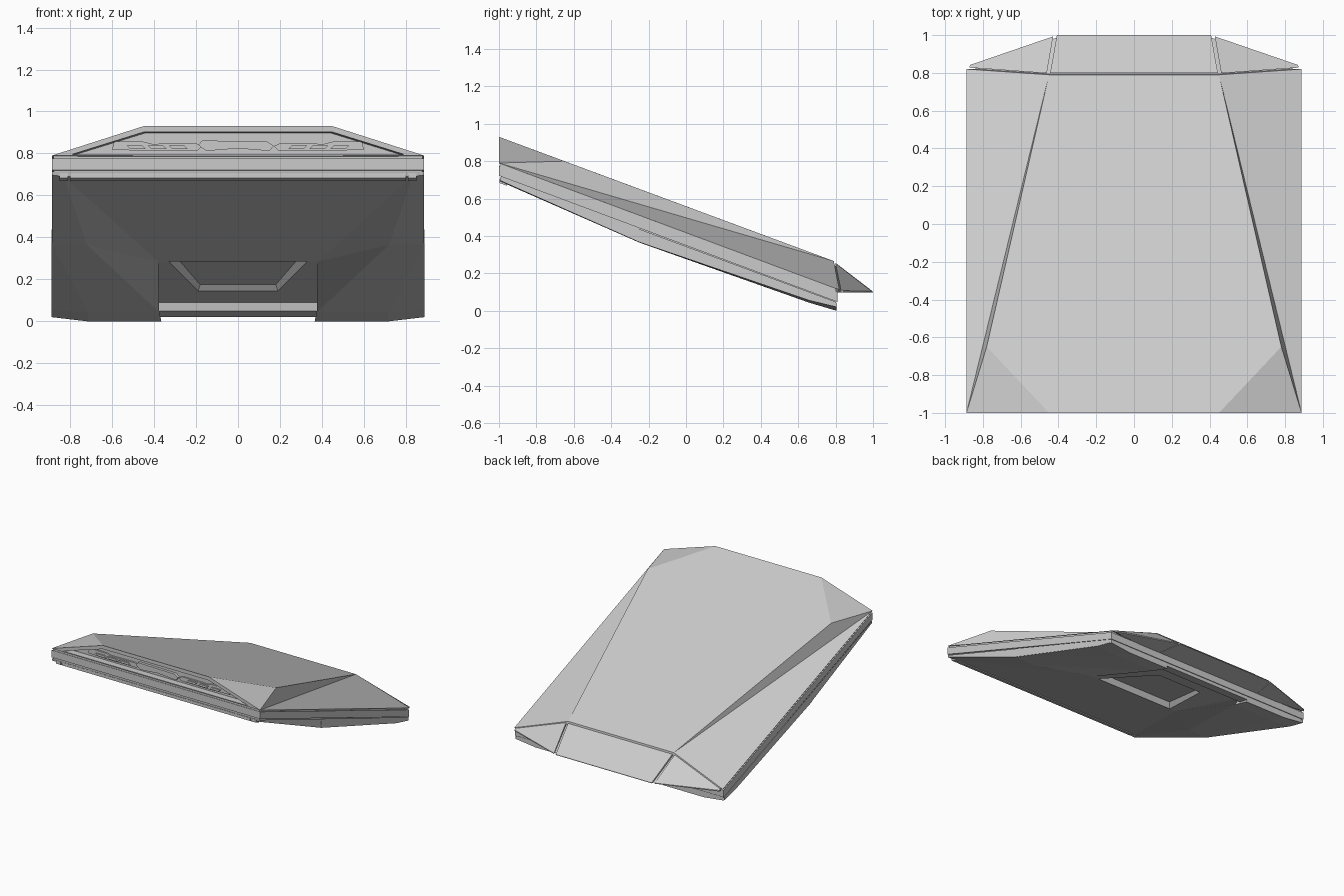
import bpy, bmesh
from mathutils import Vector

if "Cube" in bpy.data.objects:
    bpy.data.objects.remove(bpy.data.objects["Cube"])

SLOPE = -0.373


def build(name, pts, faces, mirror=False):
    """Flat-shaded mesh from named points; optionally mirrored across x = 0."""
    bm = bmesh.new()
    v = {k: bm.verts.new(p) for k, p in pts.items()}
    for f in faces:
        bm.faces.new([v[k] for k in (f.split() if isinstance(f, str) else f)])
    if mirror:
        d = bmesh.ops.duplicate(bm, geom=bm.verts[:] + bm.edges[:] + bm.faces[:])
        for e in d["geom"]:
            if isinstance(e, bmesh.types.BMVert):
                e.co.x = -e.co.x
        bmesh.ops.remove_doubles(bm, verts=bm.verts[:], dist=0.0005)
    bmesh.ops.recalc_face_normals(bm, faces=bm.faces[:])
    me = bpy.data.meshes.new(name)
    bm.to_mesh(me)
    bm.free()
    ob = bpy.data.objects.new(name, me)
    bpy.context.collection.objects.link(ob)
    return ob


def prism(name, poly, offset):
    """Closed solid: polygon of 3D points pushed along an offset (or list of offsets)."""
    n = len(poly)
    offs = offset if isinstance(offset, list) else [offset] * n
    pts = {i: Vector(p) for i, p in enumerate(poly)}
    pts.update({i + n: Vector(p) + Vector(o) for i, (p, o) in enumerate(zip(poly, offs))})
    faces = [list(range(n)), list(range(n, 2 * n))]
    faces += [[i, (i + 1) % n, (i + 1) % n + n, i + n] for i in range(n)]
    return build(name, pts, faces)


def sloped_ring(name, hx, y0, y1, top, bottom, wall):
    """Rectangular frame that follows the body slope; top/bottom are heights at y = -1."""
    pts, faces = {}, []
    for tag, t in (("o", 0), ("i", wall)):
        for lev, h in (("t", top), ("b", bottom)):
            for c, (sx, y) in enumerate(((-1, y0 + t), (1, y0 + t), (1, y1 - t), (-1, y1 - t))):
                pts[f"{tag}{lev}{c}"] = (sx * (hx - t), y, h + SLOPE * (y + 1))
    for a in range(4):
        b = (a + 1) % 4
        for p, q in (("ot", "ob"), ("ob", "ib"), ("ib", "it"), ("it", "ot")):
            faces.append(f"{p}{a} {p}{b} {q}{b} {q}{a}")
    return build(name, pts, faces)


# Upper shell: faceted deck with a recessed front opening
deck = {
    "P0": (0, -1, .93), "P1": (.45, -1, .93), "P2": (.887, -1, .79), "P3": (0, -1, .788),
    "Q": (.78, -.65, .80), "R": (.45, .79, .266), "R0": (0, .79, .266),
    "O": (.887, .82, .112), "W": (0, .815, .112),
    "i0": (0, -1, .902), "i1": (.45, -1, .902), "i2": (.79, -1, .796), "i3": (0, -1, .796),
    "j0": (0, -.95, .898), "j1": (.44, -.95, .898), "j2": (.77, -.95, .796), "j3": (0, -.95, .796),
}
build("upper_shell", deck, [
    "P0 P1 Q R R0", "P1 P2 Q", "Q P2 R", "P2 O R", "R O W R0", "P2 P3 W O",
    "P0 i0 i1 P1", "P1 i1 i2 P2", "P2 i2 i3 P3",
    "i0 j0 j1 i1", "i1 j1 j2 i2", "i2 j2 j3 i3", "j0 j1 j2 j3"], mirror=True)

# Perimeter bands and the thin seams between them
sloped_ring("upper_seam", .879, -.992, .802, .792, .772, .05)
sloped_ring("side_band", .887, -1, .81, .777, .722, .05)
sloped_ring("lower_seam", .877, -.99, .80, .726, .706, .05)

# Lower hull: front wedge, two skids, central channel with recess, rear bar
hull = {
    "F0": (0, -.99, .69), "F1": (.83, -.99, .69), "F2": (.885, -.995, .697),
    "T0": (0, -.995, .713), "T1": (.885, -.995, .713), "U1": (.885, .805, .042), "U0": (0, .805, .042),
    "B0": (0, 0, .285), "B1": (.15, 0, .285), "Rc": (.33, 0, .285), "C": (.38, 0, .285),
    "D": (.72, -.25, .365), "E": (.885, -.25, .367),
    "Rd": (.19, .5, .146), "Rd0": (0, .5, .146),
    "G": (.40, .70, .09), "G0": (0, .70, .09), "H": (.39, .705, .05), "H0": (0, .705, .05),
    "K": (.37, .805, .02), "K0": (0, .805, .02),
    "S1": (.375, .66, .043), "S2": (.715, .66, .043), "S1b": (.365, .805, 0), "S2b": (.715, .805, 0),
    "V": (.885, .66, .055), "Vb": (.885, .805, .02),
    "b0": (0, .02, .325), "rc": (.31, .02, .325), "rd": (.18, .48, .175), "rd0": (0, .48, .175),
}
build("lower_hull", hull, [
    "F0 F1 B1 B0", "F1 C Rc B1", "F1 D C", "F1 F2 E D", "F0 F1 F2 T1 T0",
    "Rc C G G0 Rd0 Rd", "B0 B1 Rc rc b0", "Rc Rd rd rc", "Rd Rd0 rd0 rd", "b0 rc rd rd0",
    "G0 G H H0", "H0 H K K0", "D C G S1", "G S1 H", "H S1 S1b K",
    "D E S2 S1", "S1 S2 S2b S1b", "E V S2", "S2 V Vb S2b",
    "T1 F2 E V Vb U1", "U0 U1 Vb S2b S1b K K0"], mirror=True)

# Thin bar under the nose with square end blocks
for name, x0, x1 in (("nose_bar", -.80, .80), ("nose_block_left", -.85, -.81), ("nose_block_right", .81, .85)):
    prism(name, [(x0, -.998, .683), (x1, -.998, .683), (x1, -.998, .706), (x0, -.998, .706)],
          [(0, .04, -.014)] * 4)

for s, side in ((-1, "left"), (1, "right")):
    # Side skirt behind the notch
    prism("side_skirt_" + side, [
        (s * .884, -.25, .437), (s * .884, .803, .047), (s * .884, .803, .022),
        (s * .884, .66, .056), (s * .884, -.26, .372)], (s * .004, 0, 0))

    # Angled rear corner flap with flat underside
    top = [(s * .462, .798, .256), (s * .428, .993, .104), (s * .868, .842, .108), (s * .872, .828, .114)]
    prism("rear_flap_" + side, top, [(0, 0, .099 - p[2]) for p in top])

    # Faceted front lamp housing with slats
    prism("front_lamp_" + side, [
        (s * x, -.951, z) for x, z in
        ((.17, .835), (.19, .815), (.42, .812), (.60, .818), (.59, .858), (.45, .856), (.41, .846), (.20, .848))],
        (0, -.012, 0))
    for k in range(3):
        x = .24 + k * .1
        prism(f"lamp_slat_{side}_{k + 1}", [
            (s * x, -.96, .822), (s * (x + .075), -.96, .822),
            (s * (x + .09), -.96, .838), (s * (x + .015), -.96, .838)], (0, -.014, 0))

# Centre rear flap
top = [(-.444, .80, .256), (.444, .80, .256), (.408, 1, .103), (-.408, 1, .103)]
prism("rear_flap_centre", top, [(0, 0, .099 - p[2]) for p in top])

# Dark core that closes the gaps between the flaps
top = [(-.86, .80, .112), (-.45, .795, .24), (.45, .795, .24), (.86, .80, .112)]
build("rear_flap_core", {
    "a": (.86, .815, .105), "b": (.45, .79, .245), "c": (.415, .985, .103),
    "b0": (0, .79, .245), "c0": (0, .985, .103), "d": (.45, .80, .1), "d0": (0, .80, .1)},
    ["b b0 c0 c", "a b c", "a c d", "c c0 d0 d", "d d0 b0 b", "a d b"], mirror=True)

# Centre front trim plate
prism("front_centre_trim", [
    (-.17, -.951, .862), (.14, -.951, .856), (.17, -.951, .836), (.15, -.951, .812),
    (0, -.951, .824), (-.15, -.951, .812), (-.19, -.951, .84)], (0, -.02, 0))
